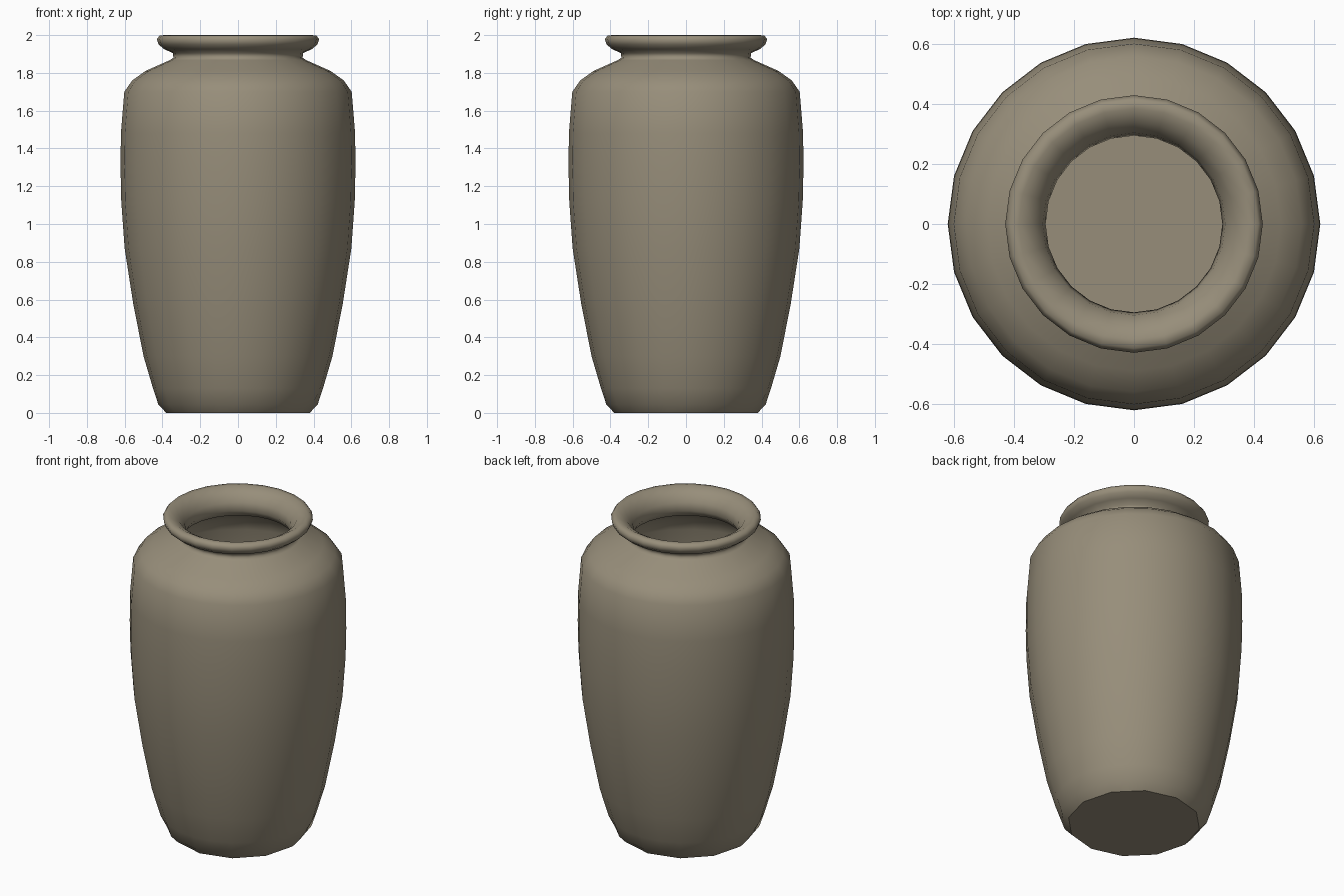
import bpy, bmesh, math

if "Cube" in bpy.data.objects:
    bpy.data.objects.remove(bpy.data.objects["Cube"])

SIDES = 24

# radius, height: outer foot, belly, shoulder, neck, flared lip, then the inside down to the floor
profile = [
    (0.38, 0.0), (0.422, 0.045), (0.45, 0.13), (0.50, 0.30), (0.555, 0.58),
    (0.60, 0.87), (0.618, 1.12), (0.622, 1.30), (0.62, 1.48), (0.602, 1.70),
    (0.56, 1.76), (0.49, 1.81), (0.36, 1.868), (0.342, 1.88), (0.345, 1.905),
    (0.39, 1.925), (0.42, 1.95), (0.43, 1.978), (0.415, 1.998), (0.385, 2.0),
    (0.34, 1.975), (0.305, 1.93), (0.295, 1.88), (0.32, 1.84), (0.45, 1.78),
    (0.53, 1.72), (0.56, 1.64), (0.57, 1.30), (0.55, 0.87), (0.45, 0.30),
    (0.38, 0.06),
]


def lathe(name, pts):
    bm = bmesh.new()
    rings = []
    for r, z in pts:
        ring = []
        for i in range(SIDES):
            a = 2 * math.pi * i / SIDES
            # the foot has only twelve corners: odd points sit on the chord
            k = math.cos(2 * math.pi / SIDES) if (z < 0.05 and i % 2) else 1.0
            ring.append(bm.verts.new((r * k * math.cos(a), r * k * math.sin(a), z)))
        rings.append(ring)
    for lo, hi in zip(rings, rings[1:]):
        for i in range(SIDES):
            j = (i + 1) % SIDES
            bm.faces.new((lo[i], lo[j], hi[j], hi[i]))
    # underside and inner floor
    bm.faces.new(list(reversed(rings[0])))
    bm.faces.new(rings[-1])
    bmesh.ops.recalc_face_normals(bm, faces=bm.faces)
    for f in bm.faces:
        f.smooth = len(f.verts) == 4
    mesh = bpy.data.meshes.new(name)
    bm.to_mesh(mesh)
    bm.free()
    obj = bpy.data.objects.new(name, mesh)
    bpy.context.collection.objects.link(obj)
    return obj


# clay colour for the whole vase
clay = bpy.data.materials.new("grey_brown_clay")
clay.diffuse_color = (0.31, 0.27, 0.195, 1.0)
clay.use_nodes = True
clay.node_tree.nodes["Principled BSDF"].inputs["Base Color"].default_value = clay.diffuse_color

vase = lathe("vase", profile)
vase.data.materials.append(clay)
